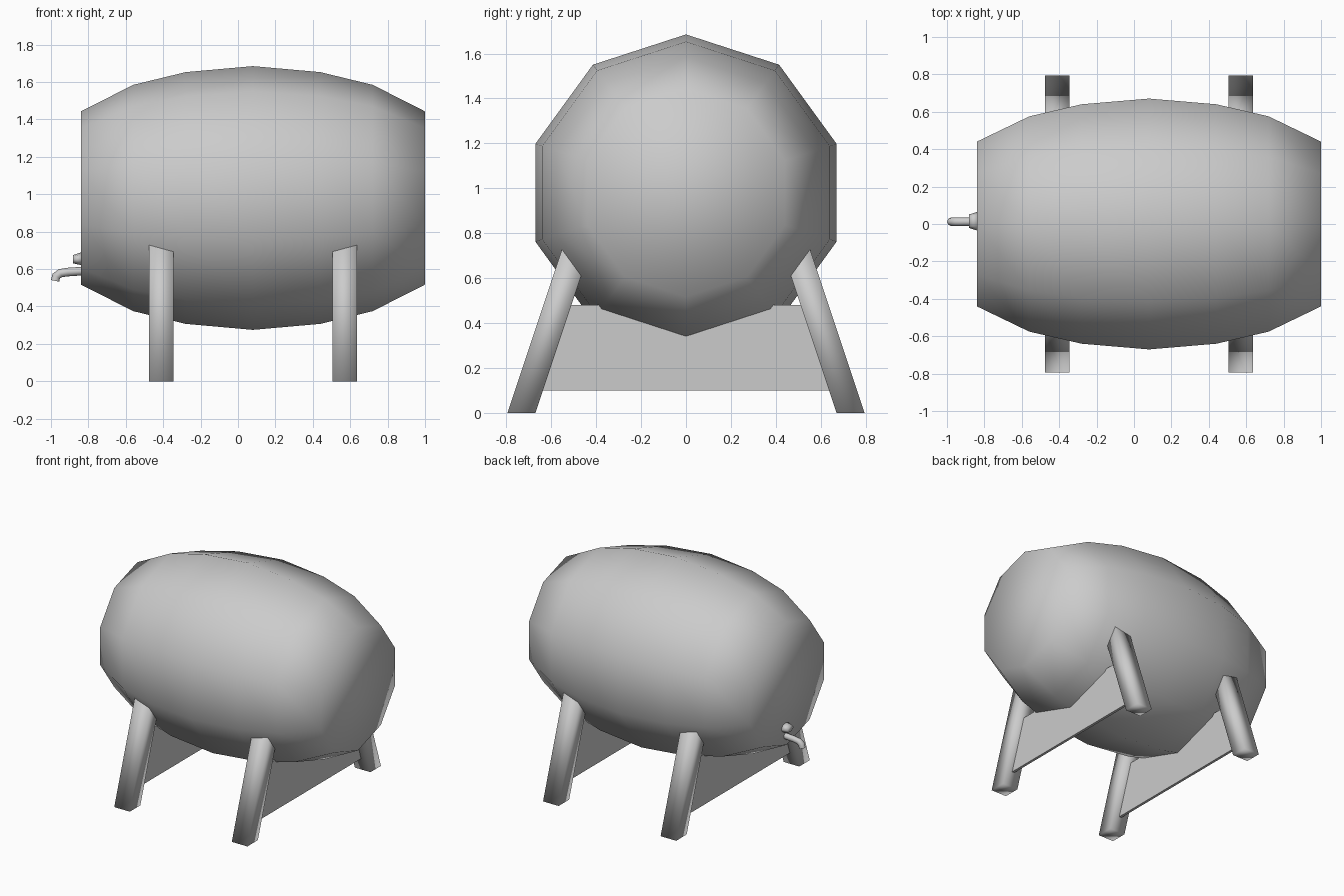
import bpy, math

if "Cube" in bpy.data.objects:
    bpy.data.objects.remove(bpy.data.objects["Cube"])

grey = bpy.data.materials.new("plain_grey")
grey.diffuse_color = (0.6, 0.6, 0.6, 1)
grey.use_nodes = True
grey.node_tree.nodes["Principled BSDF"].inputs["Base Color"].default_value = grey.diffuse_color


def loft(name, rings, smooth=True):
    """Skin a list of equal-length rings and cap both ends."""
    n = len(rings[0])
    verts = [p for ring in rings for p in ring]
    faces = [(k * n + i, k * n + (i + 1) % n, (k + 1) * n + (i + 1) % n, (k + 1) * n + i)
             for k in range(len(rings) - 1) for i in range(n)]
    faces += [tuple(reversed(range(n))), tuple(range(len(verts) - n, len(verts)))]
    mesh = bpy.data.meshes.new(name)
    mesh.from_pydata(verts, [], faces)
    mesh.materials.append(grey)
    obj = bpy.data.objects.new(name, mesh)
    bpy.context.collection.objects.link(obj)
    for p in mesh.polygons:
        p.use_smooth = smooth
    return obj


def ring_x(x, cy, cz, ry, rz, n):
    """Polygon around the x axis with a vertex at the top."""
    return [(x, cy + ry * math.sin(-2 * math.pi * i / n), cz + rz * math.cos(2 * math.pi * i / n))
            for i in range(n)]


# Barrel body: ten-sided bulging profile along x
CX, CZ = 0.08, 0.98
profile = [(-0.92, 0.463), (-0.64, 0.605), (-0.36, 0.673), (0, 0.705),
           (0.36, 0.673), (0.64, 0.605), (0.92, 0.463)]
loft("barrel", [ring_x(CX + x, 0, CZ, r, r, 10) for x, r in profile])

# Stand: two leaning legs and a thin cross board at each end
for end, x in (("left", -0.41), ("right", 0.57)):
    for side, s in (("front", -1), ("back", 1)):
        rings = []
        for z in (0, 0.78):
            outer, inner = 0.795 - z / 3, 0.67 - z / 3
            ring = [(x - 0.065, s * inner, z), (x + 0.065, s * inner, z),
                    (x + 0.065, s * outer, z), (x - 0.065, s * outer, z)]
            rings.append(ring if s > 0 else ring[::-1])
        loft(f"{end}_{side}_leg", rings)
    board = [(-0.69, 0.1), (0.69, 0.1), (0.57, 0.48), (-0.57, 0.48)]
    loft(f"{end}_cross_board",
         [[(x + dx, y, z) for y, z in board] for dx in (-0.01, 0.01)], smooth=False)

# Tap knob: tapered oval stub on the left end
loft("tap_knob", [ring_x(-0.882, 0.015, 0.653, 0.036, 0.022, 8),
                  ring_x(-0.835, 0.015, 0.655, 0.051, 0.035, 8)])

# Tap spout: pipe bending downwards
curve = bpy.data.curves.new("tap_spout", 'CURVE')
curve.dimensions = '3D'
curve.bevel_depth = 0.023
curve.bevel_resolution = 2
curve.use_fill_caps = True
path = [(-0.82, 0.59), (-0.91, 0.584), (-0.95, 0.578), (-0.972, 0.562), (-0.977, 0.537)]
spline = curve.splines.new('POLY')
spline.points.add(len(path) - 1)
for p, (x, z) in zip(spline.points, path):
    p.co = (x, 0.012, z, 1)
spline.use_smooth = True
curve.materials.append(grey)
spout = bpy.data.objects.new("tap_spout", curve)
bpy.context.collection.objects.link(spout)
bpy.context.view_layer.objects.active = spout
spout.select_set(True)
bpy.ops.object.convert(target='MESH')
